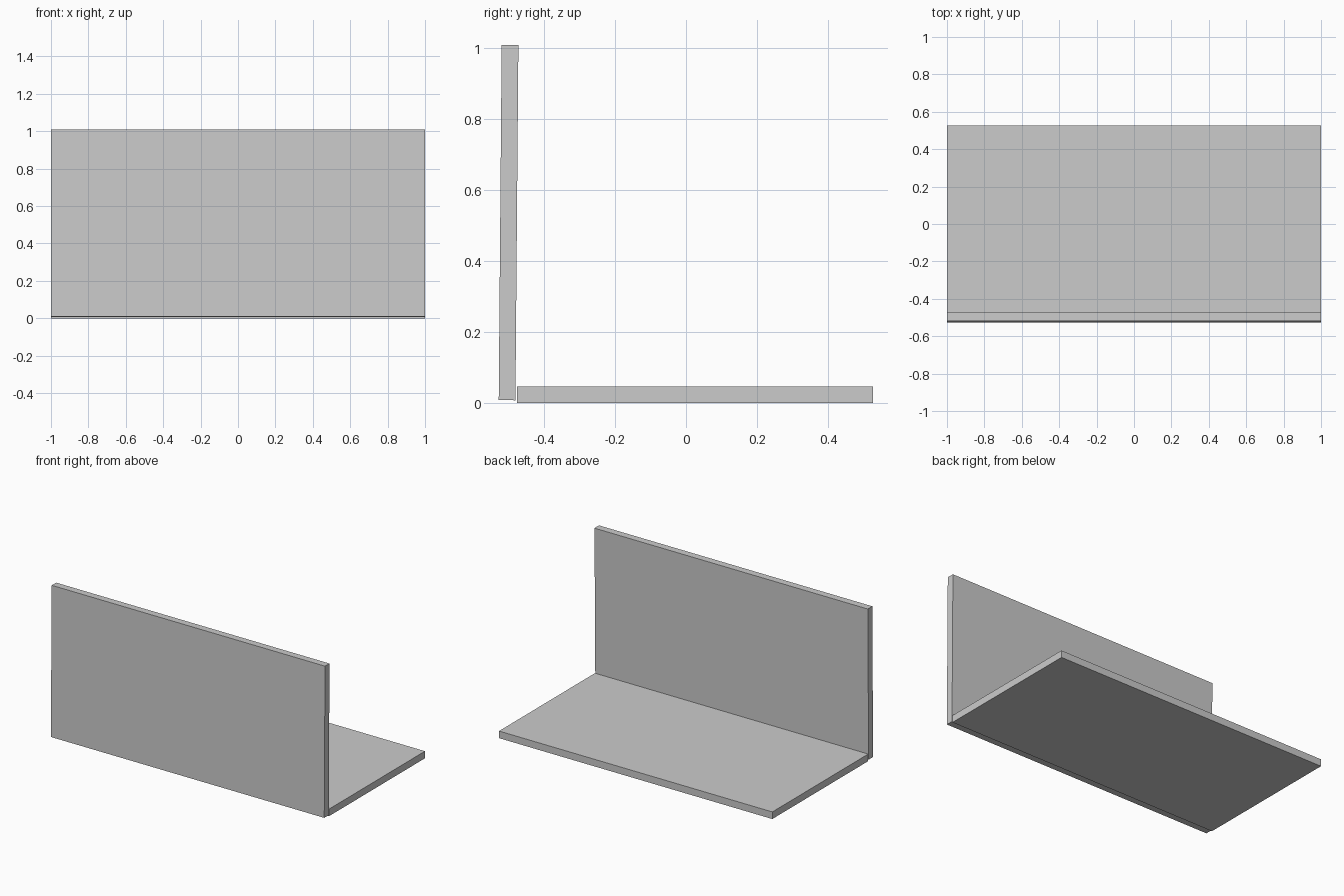
import bpy
import math

if "Cube" in bpy.data.objects:
    bpy.data.objects.remove(bpy.data.objects["Cube"])


def board(name, size, location, tilt=0.0):
    bpy.ops.mesh.primitive_cube_add(size=1, location=location, rotation=(tilt, 0, 0))
    ob = bpy.context.object
    ob.name = name
    ob.scale = size
    bpy.ops.object.transform_apply(location=False, rotation=False, scale=True)
    return ob


THICK = 0.047

# Flat board lying on the ground
board("base_board", (2, 1.002, THICK), (0, 0.025, THICK / 2))

# Upright board along the front edge, leaning very slightly back
board("upright_board", (2, THICK, 1.0), (0, -0.4995, 0.508), -math.radians(0.48))
